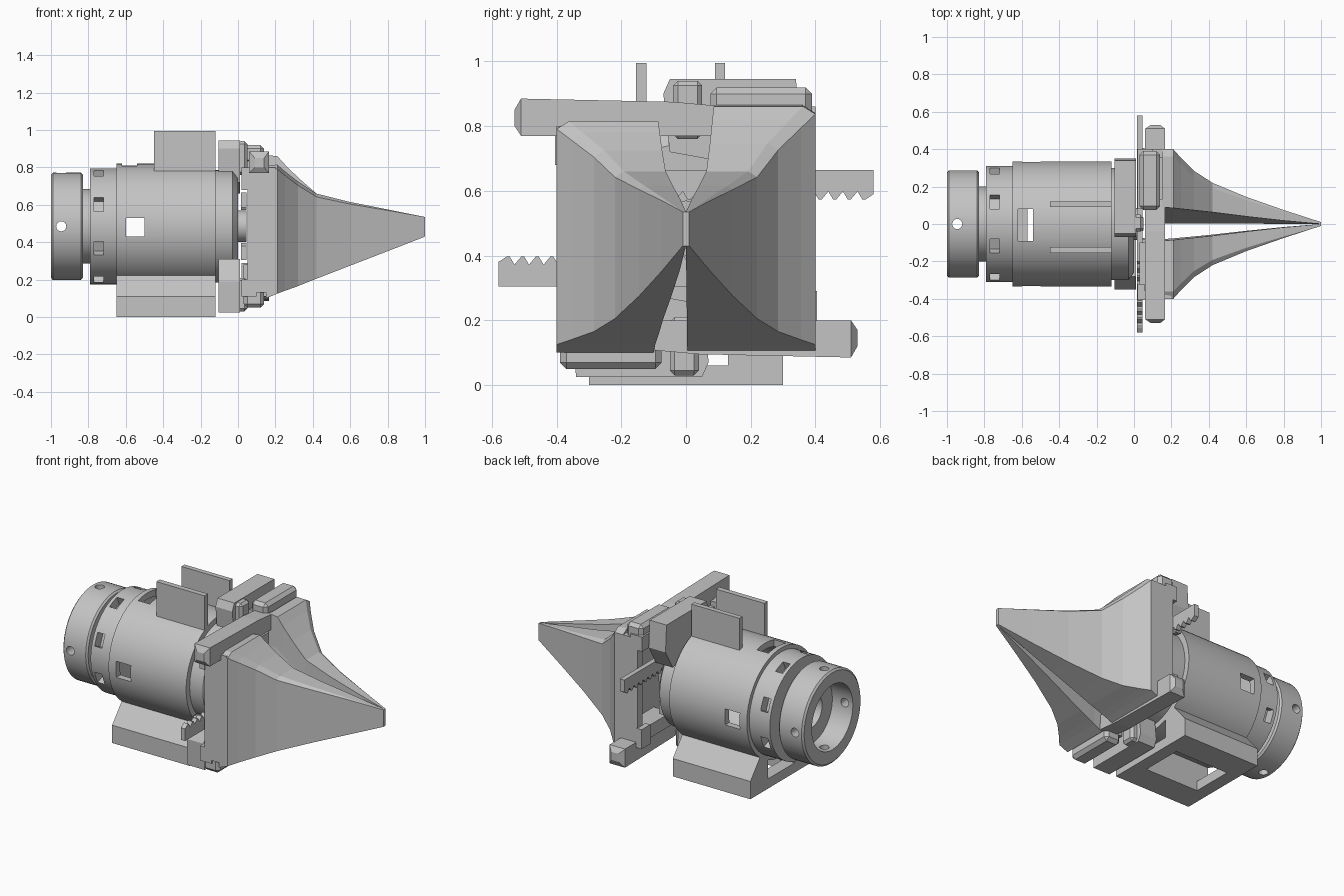
import bpy, bmesh, math
from mathutils import Vector

cube = bpy.data.objects.get("Cube")
if cube:
    bpy.data.objects.remove(cube, do_unlink=True)

AXIS = 0.485  # height of the long axis

grey = bpy.data.materials.new("plain_grey")
grey.use_nodes = True
tone = (0.55, 0.55, 0.55, 1)
grey.diffuse_color = tone
grey.node_tree.nodes["Principled BSDF"].inputs["Base Color"].default_value = tone


def finish(name, bm, smooth=False):
    bmesh.ops.recalc_face_normals(bm, faces=bm.faces[:])
    me = bpy.data.meshes.new(name)
    bm.to_mesh(me)
    bm.free()
    ob = bpy.data.objects.new(name, me)
    bpy.context.collection.objects.link(ob)
    me.materials.append(grey)
    if smooth:
        activate(ob)
        bpy.ops.object.shade_smooth_by_angle(angle=math.radians(30))
    return ob


def activate(ob):
    bpy.ops.object.select_all(action='DESELECT')
    ob.select_set(True)
    bpy.context.view_layer.objects.active = ob


def loft(name, rings, turn=False):
    """Skin a list of equal-length point rings and cap both ends."""
    bm = bmesh.new()
    loops = [[bm.verts.new(half_turn(p) if turn else p) for p in r] for r in rings]
    for a, b in zip(loops, loops[1:]):
        for i in range(len(a)):
            j = (i + 1) % len(a)
            bm.faces.new((a[i], a[j], b[j], b[i]))
    bm.faces.new(loops[0])
    bm.faces.new(loops[-1])
    return finish(name, bm)


def half_turn(p):
    return (p[0], -p[1], 2 * AXIS - p[2])


def extrude_x(name, yz, x0, x1, turn=False):
    return loft(name, [[(x, y, z) for y, z in yz] for x in (x0, x1)], turn)


def box(name, x, y, z, turn=False, bevel=0):
    yz = [(y[0], z[0]), (y[1], z[0]), (y[1], z[1]), (y[0], z[1])]
    ob = extrude_x(name, yz, x[0], x[1], turn)
    if bevel:
        mod = ob.modifiers.new("chamfer", 'BEVEL')
        mod.width, mod.segments = bevel, 1
    return ob


def lathe(name, profile, steps=64, closed=True):
    """Revolve (x, radius) points round the long axis."""
    bm = bmesh.new()
    loops = []
    for k in range(steps):
        a = math.tau * k / steps
        loops.append([bm.verts.new((x, r * math.cos(a), AXIS + r * math.sin(a)))
                      for x, r in profile])
    n = len(profile)
    for k in range(steps):
        a, b = loops[k], loops[(k + 1) % steps]
        for i in range(n):
            j = (i + 1) % n
            bm.faces.new((a[i], a[j], b[j], b[i]))
    return finish(name, bm, True)


def cut(target, cutter):
    mod = target.modifiers.new("cut", 'BOOLEAN')
    mod.operation, mod.object, mod.solver = 'DIFFERENCE', cutter, 'EXACT'
    activate(target)
    bpy.ops.object.modifier_apply(modifier=mod.name)
    bpy.data.objects.remove(cutter, do_unlink=True)


# Hollow body: rear ring, neck, collar and barrel
body = lathe("barrel_body", [
    (-1, 0.275), (-0.99, 0.287), (-0.84, 0.287), (-0.83, 0.277), (-0.83, 0.2),
    (-0.79, 0.2), (-0.79, 0.31), (-0.65, 0.31), (-0.65, 0.335), (-0.12, 0.335),
    (-0.12, 0.1), (-0.15, 0.1), (-0.15, 0.295), (-0.68, 0.295), (-0.68, 0.1),
    (-0.86, 0.1), (-0.86, 0.2), (-1, 0.2)])

# Barrel windows, top to bottom and side to side
cut(body, box("window_cutter", (-0.62, -0.54), (-0.09, 0.08), (-0.1, 1)))
cut(body, box("side_window_cutter", (-0.6, -0.5), (-0.5, 0.5), (0.43, 0.53)))

# Collar notches
for k in range(8):
    a = math.tau * (k + 0.5) / 8
    out, side = Vector((0, math.cos(a), math.sin(a))), Vector((0, -math.sin(a), math.cos(a)))
    mid = Vector((0, 0, AXIS))
    rings = [[mid + out * r + side * s + Vector((x, 0, 0))
              for r, s in ((0.25, -0.04), (0.4, -0.04), (0.4, 0.04), (0.25, 0.04))]
             for x in (-0.77, -0.72)]
    cut(body, loft("notch_cutter", rings))

# Screw holes in the rear ring
for axis in (0, 1):
    rings = []
    for d in (-0.4, 0.4):
        ring = []
        for k in range(16):
            c, s = [0.027 * f(math.tau * k / 16) for f in (math.cos, math.sin)]
            ring.append((c - 0.945, s, AXIS + d) if axis else (c - 0.945, d, AXIS + s))
        rings.append(ring)
    cut(body, loft("screw_cutter", rings))
activate(body)
bpy.ops.object.shade_smooth_by_angle(angle=math.radians(30))

# Base rails, cross bars and top fins
for s, side in ((1, "left"), (-1, "right")):
    extrude_x("base_rail_" + side,
              [(s * y, z) for y, z in ((0.3, 0), (0.3, 0.11), (0.2, 0.23), (0.13, 0.19), (0.13, 0))],
              -0.65, -0.12)
    box("top_fin_" + side, (-0.45, -0.12), sorted((s * 0.1 - 0.01, s * 0.13 - 0.01)) if s > 0
        else (-0.155, -0.122), (0.77, 0.995))
for x in (-0.65, -0.2):
    box("base_cross_bar", (x, x + 0.08), (-0.14, 0.14), (0, 0.06))

# Drive drum and pinion
lathe("drive_drum", [(-0.12, 0.01), (-0.12, 0.3), (-0.03, 0.3), (0.0, 0.26), (0.0, 0.01)])
lathe("pinion", [(0, 0.01), (0, 0.085), (0.045, 0.085), (0.045, 0.01)], 16)

# Slide mechanism: each part repeats by a half turn about the long axis
rack = [(-0.2, 0.665), (-0.2, 0.585)]
for i in range(17):
    y = -0.19 + i * 0.045
    rack += [(y, 0.598), (y + 0.015, 0.573), (y + 0.024, 0.573)]
rack += [(0.58, 0.59), (0.58, 0.665)]
for turn, tag in ((False, "upper"), (True, "lower")):
    extrude_x(tag + "_rack", rack, 0.015, 0.045, turn)
    extrude_x(tag + "_housing",
              [(-0.07, 0.9), (-0.05, 0.945), (0.34, 0.945), (0.35, 0.78), (0.28, 0.66), (-0.05, 0.72)],
              -0.105, 0.01, turn)
    box(tag + "_housing_lip", (-0.02, 0.05), (-0.04, 0.05), (0.76, 0.94), turn, 0.015)
    box(tag + "_guide_block", (0.03, 0.14), (0.075, 0.39), (0.82, 0.92), turn, 0.02)
    box(tag + "_guide_web", (0.02, 0.1), (0.08, 0.4), (0.77, 0.86), turn)
    # long slide bar with a pointed outer end
    rings = []
    for y, x0, x1, z0, z1 in ((-0.53, 0.09, 0.14, 0.8, 0.85), (-0.51, 0.06, 0.165, 0.77, 0.885),
                              (-0.04, 0.06, 0.165, 0.77, 0.875), (0.13, 0.06, 0.165, 0.77, 0.86)):
        rings.append([(x0, y, z0), (x1, y, z0), (x1, y, z1), (x0, y, z1)])
    loft(tag + "_slide_bar", rings, turn)
    # side wall joining the slide to its jaw
    box(tag + "_jaw_wall", (0.05, 0.2), (-0.4, -0.355), (0.13, 0.8), turn)
    box(tag + "_jaw_wall_edge", (0.02, 0.055), (-0.405, -0.32), (0.68, 0.8), turn)
    box(tag + "_inner_shelf", (0.03, 0.17), (-0.36, -0.1), (0.69, 0.77), turn)

# Tapered jaws: x, half width, bottom, top, share of the inner offset
SECTIONS = ((0.15, 0.4, 0.1, 0.81, 1), (0.21, 0.4, 0.125, 0.815, 0.95),
            (0.25, 0.355, 0.14, 0.78, 0.9), (0.32, 0.285, 0.165, 0.725, 0.82),
            (0.42, 0.22, 0.205, 0.66, 0.7), (0.6, 0.145, 0.275, 0.615, 0.45),
            (0.8, 0.075, 0.352, 0.575, 0.2), (1, 0.01, 0.43, 0.535, 0))
for s, tag, low, high, rise in ((-1, "right", 0.1, 0.09, 0), (1, "left", 0.004, 0.09, 0.055)):
    rings = []
    for x, w, zb, zt, k in SECTIONS:
        top = zt + (rise * max(0, (k - 0.7) / 0.3))
        inner_low, inner_high = min(low * k, w), min(high * k, w)
        rings.append([(x, s * inner_low, zb), (x, s * w, zb),
                      (x, s * w, top - 0.025 * k), (x, s * (w - 0.04 * k), top),
                      (x, s * inner_high, top), (x, s * inner_high * 0.9, zb + 0.75 * (top - zb))])
    loft(tag + "_jaw", rings)
